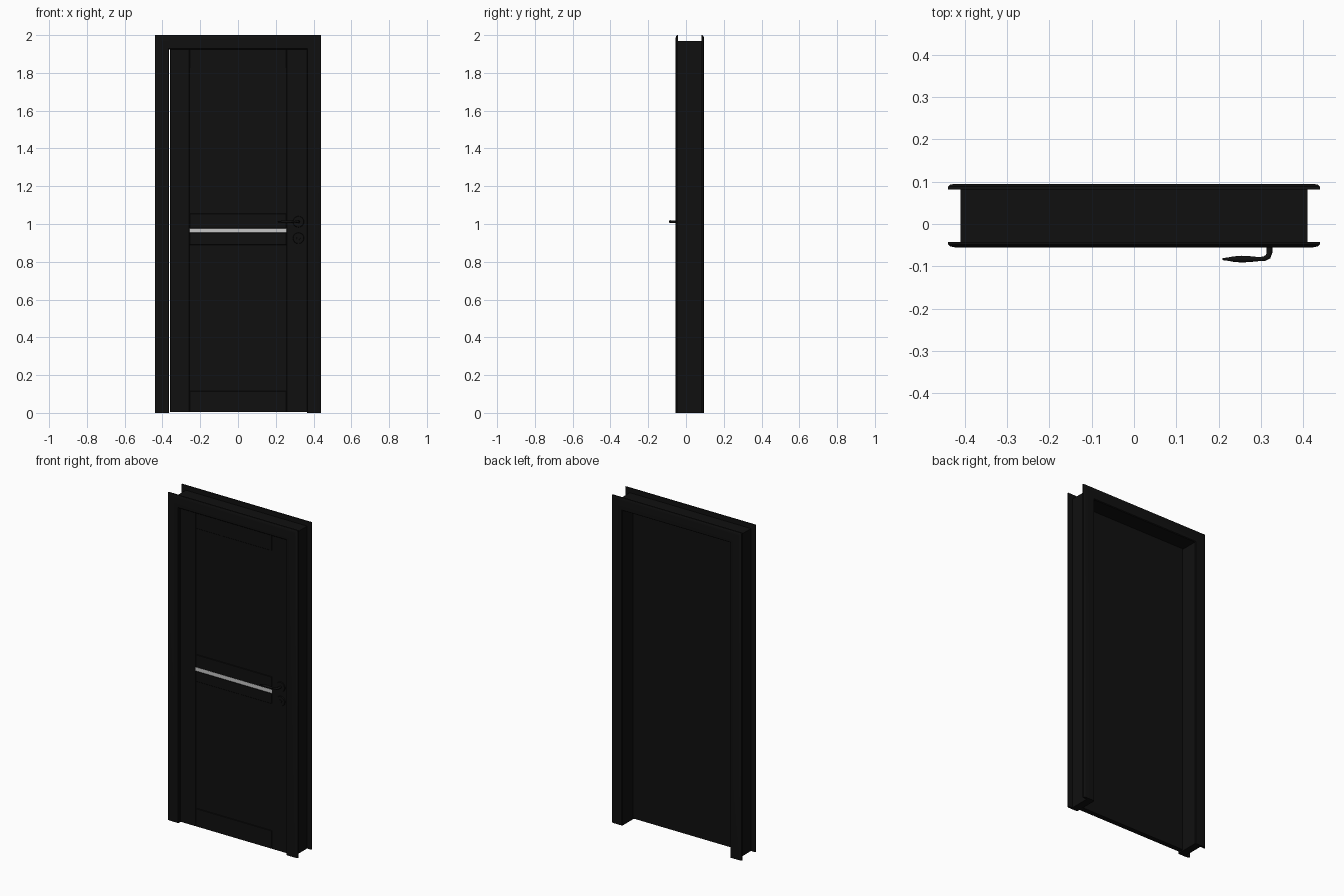
import bpy
import bmesh
import math

if "Cube" in bpy.data.objects:
    bpy.data.objects.remove(bpy.data.objects["Cube"], do_unlink=True)


def material(name, value):
    m = bpy.data.materials.new(name)
    m.use_nodes = True
    m.diffuse_color = (value, value, value, 1)
    m.node_tree.nodes["Principled BSDF"].inputs["Base Color"].default_value = (value, value, value, 1)
    return m


BLACK = material("black paint", 0.005)
SILVER = material("pale grey inlay", 0.57)


def finish(bm, name, mat):
    bmesh.ops.recalc_face_normals(bm, faces=bm.faces[:])
    mesh = bpy.data.meshes.new(name)
    bm.to_mesh(mesh)
    bm.free()
    mesh.materials.append(mat)
    obj = bpy.data.objects.new(name, mesh)
    bpy.context.collection.objects.link(obj)
    return obj


def smooth(obj):
    bpy.ops.object.select_all(action="DESELECT")
    obj.select_set(True)
    bpy.context.view_layer.objects.active = obj
    bpy.ops.object.shade_smooth_by_angle(angle=math.radians(35))


def box(name, x, y, z, mat=BLACK, bevel=0.0):
    bm = bmesh.new()
    bmesh.ops.create_cube(bm, size=1)
    for v in bm.verts:
        v.co = [lo + (c + 0.5) * (hi - lo) for c, (lo, hi) in zip(v.co, (x, y, z))]
    if bevel:
        bmesh.ops.bevel(bm, geom=bm.edges[:], offset=bevel, segments=1, affect="EDGES")
    return finish(bm, name, mat)


# Opening size shared by the frame and both architraves
HALF, HEAD = 0.364, 1.924


def surround(name, profile):
    """Sweep a (width outwards, depth) profile up, over and down the opening."""
    bm = bmesh.new()
    rings = []
    for side, top in ((-1, False), (-1, True), (1, True), (1, False)):
        rings.append([bm.verts.new((side * (HALF + w), y, HEAD + w if top else 0))
                      for w, y in profile])
    n = len(profile)
    for a, b in zip(rings, rings[1:]):
        for i in range(n):
            j = (i + 1) % n
            bm.faces.new((a[i], a[j], b[j], b[i]))
    bm.faces.new(rings[0])
    bm.faces.new(rings[-1])
    obj = finish(bm, name, BLACK)
    smooth(obj)
    return obj


# Frame lining and rounded architraves
surround("frame_lining", [(0, -0.045), (0.046, -0.045), (0.046, 0.085), (0, 0.085)])
for name, inner, direction in (("front_architrave", -0.042, -1), ("back_architrave", 0.082, 1)):
    shape = [(0, 0), (0, 0.009), (0.004, 0.013), (0.06, 0.013),
             (0.07, 0.011), (0.075, 0.007), (0.076, 0.003), (0.076, 0)]
    surround(name, [(w, inner + direction * d) for w, d in shape])

# Door leaf: a thin back slab, stiles and rails
LEFT, RIGHT, TOP, BOTTOM = -0.36, 0.366, 1.926, 0.004
FRONT, BACK, INNER = -0.042, -0.010, 0.257
box("door_core", (LEFT, RIGHT), (-0.03, BACK), (BOTTOM, TOP))
for name, x in (("right_stile", (LEFT, -INNER)), ("left_stile", (INNER, RIGHT))):
    box(name, x, (FRONT, -0.028), (BOTTOM, TOP), bevel=0.002)
for name, z in (("top_rail", (1.825, TOP)), ("upper_middle_rail", (0.977, 1.055)),
                ("lower_middle_rail", (0.89, 0.954)), ("bottom_rail", (BOTTOM, 0.115))):
    box(name, (-INNER, INNER), (FRONT, -0.028), z, bevel=0.002)

# Inlaid strip between the middle rails
box("inlay_strip", (-INNER, INNER), (-0.041, -0.028), (0.954, 0.977), SILVER)


def raised_panel(name, z):
    bm = bmesh.new()
    y = -0.033
    face = bm.faces.new([bm.verts.new(p) for p in (
        (-INNER, y, z[0]), (INNER, y, z[0]), (INNER, y, z[1]), (-INNER, y, z[1]))])
    for thickness, depth in ((0.012, 0), (0.014, 0.006)):
        bmesh.ops.inset_region(bm, faces=[face], thickness=thickness, depth=depth)
    return finish(bm, name, BLACK)


raised_panel("upper_panel", (1.055, 1.825))
raised_panel("lower_panel", (0.115, 0.89))


def disc(name, x, z, radius, y0, y1):
    bm = bmesh.new()
    bmesh.ops.create_cone(bm, cap_ends=True, segments=32, radius1=radius,
                          radius2=radius * 0.92, depth=y0 - y1)
    for v in bm.verts:
        v.co = (x + v.co.x, (y0 + y1) / 2 - v.co.z, z + v.co.y)
    smooth(finish(bm, name, BLACK))


# Lever rosette, lock rosette and keyhole cylinder
HX, HZ = 0.32, 1.012
disc("handle_rosette", HX, HZ, 0.03, -0.04, -0.048)
disc("lock_rosette", HX, 0.925, 0.03, -0.04, -0.048)
disc("lock_cylinder", HX, 0.925, 0.01, -0.047, -0.051)

# Lever: a bent neck that swells into a flat tapering grip
curve = bpy.data.curves.new("door_lever", "CURVE")
curve.dimensions = "3D"
curve.bevel_depth = 0.008
curve.bevel_resolution = 4
curve.use_fill_caps = True
path = [(HX, -0.044, 0.9), (HX, -0.068, 0.85), (HX - 0.003, -0.077, 0.8),
        (HX - 0.012, -0.082, 0.7), (0.295, -0.083, 0.6), (0.275, -0.083, 0.85),
        (0.255, -0.083, 1.0), (0.235, -0.083, 0.8), (0.22, -0.083, 0.45), (0.209, -0.083, 0.3)]
spline = curve.splines.new("POLY")
spline.points.add(len(path) - 1)
for p, (x, y, r) in zip(spline.points, path):
    p.co = (x, y, HZ, 1)
    p.radius = r
curve.materials.append(BLACK)
lever = bpy.data.objects.new("door_lever", curve)
bpy.context.collection.objects.link(lever)
bpy.ops.object.select_all(action="DESELECT")
lever.select_set(True)
bpy.context.view_layer.objects.active = lever
bpy.ops.object.convert(target="MESH")
smooth(lever)
